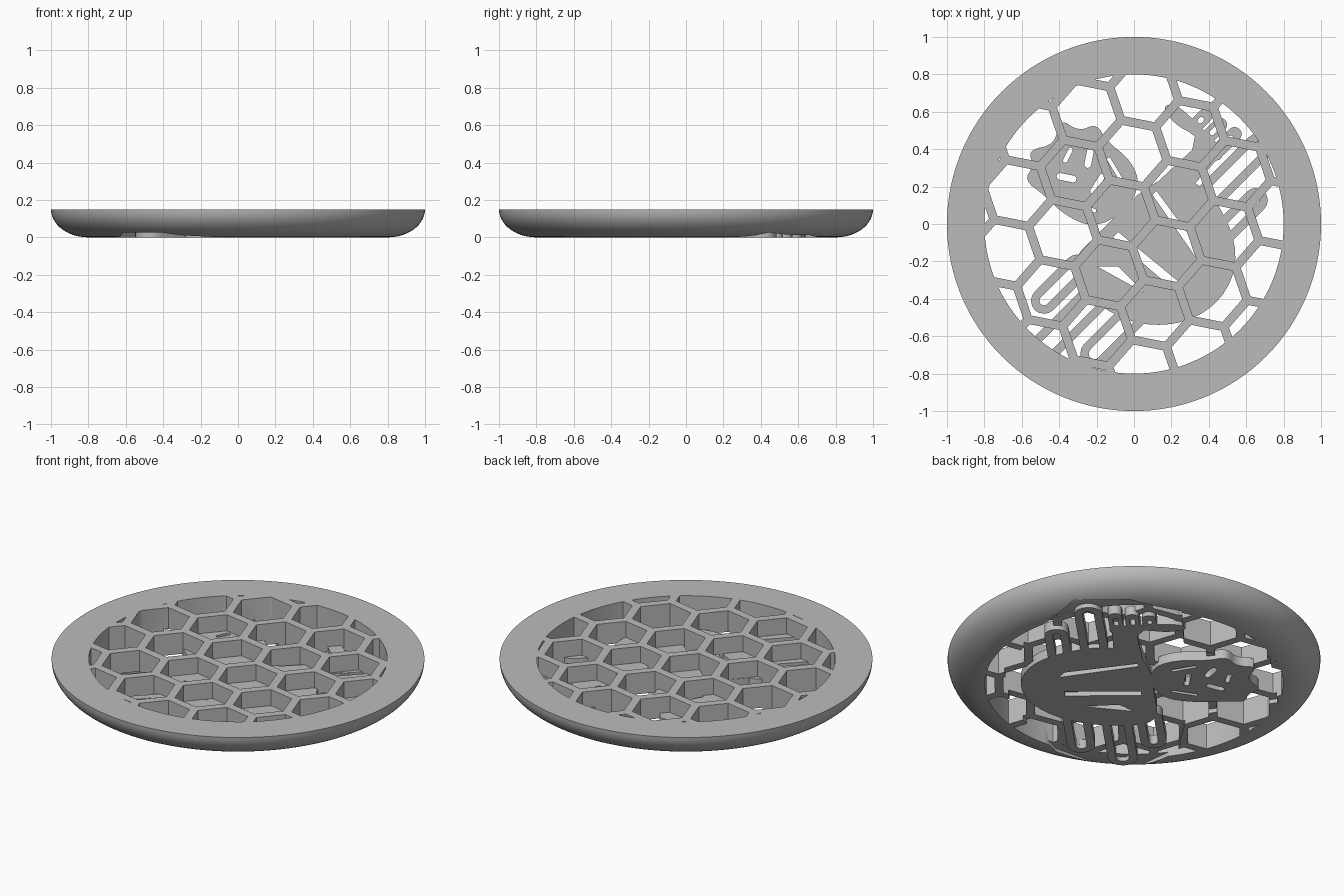
import bpy, bmesh, math
from mathutils import Vector

if "Cube" in bpy.data.objects:
    bpy.data.objects.remove(bpy.data.objects["Cube"])

grey = bpy.data.materials.new("plain_grey")
grey.diffuse_color = (0.5, 0.5, 0.5, 1)
grey.use_nodes = True
grey.node_tree.nodes["Principled BSDF"].inputs["Base Color"].default_value = grey.diffuse_color
S = math.sqrt(0.5)


def xy(u, v):
    """Emblem axes (turned 45 degrees) to world x, y."""
    return ((v - u) * S, (u + v) * S)


def chaikin(pts, n=2):
    for _ in range(n):
        out = []
        for (a, b), (c, d) in zip(pts, pts[1:] + pts[:1]):
            out += [(a * .75 + c * .25, b * .75 + d * .25), (a * .25 + c * .75, b * .25 + d * .75)]
        pts = out
    return pts


def capsule(a, b, r, n=8):
    ang = math.atan2(b[1] - a[1], b[0] - a[0])
    pts = []
    for c, s in ((b, -math.pi / 2), (a, math.pi / 2)):
        for i in range(n + 1):
            t = ang + s + math.pi * i / n
            pts.append((c[0] + r * math.cos(t), c[1] + r * math.sin(t)))
    return pts


def mesh_object(name, bm):
    bmesh.ops.recalc_face_normals(bm, faces=bm.faces[:])
    me = bpy.data.meshes.new(name)
    bm.to_mesh(me)
    bm.free()
    me.materials.append(grey)
    ob = bpy.data.objects.new(name, me)
    bpy.context.collection.objects.link(ob)
    return ob


def prism(bm, pts, z0, z1):
    f = bm.faces.new([bm.verts.new((x, y, z0)) for x, y in pts])
    top = bmesh.ops.extrude_face_region(bm, geom=[f])["geom"]
    bmesh.ops.translate(bm, vec=(0, 0, z1 - z0),
                        verts=[g for g in top if isinstance(g, bmesh.types.BMVert)])


def boolean(ob, cutter, op):
    m = ob.modifiers.new("cut", 'BOOLEAN')
    m.operation, m.object, m.solver = op, cutter, 'EXACT'
    bpy.context.view_layer.objects.active = ob
    bpy.ops.object.modifier_apply(modifier=m.name)
    bpy.data.objects.remove(cutter)


def plate(name, outline, holes=(), z0=0.0, z1=0.055):
    """Flat extruded emblem piece with openings."""
    bm = bmesh.new()
    prism(bm, [xy(*p) for p in outline], z0, z1)
    ob = mesh_object(name, bm)
    if holes:
        bm = bmesh.new()
        for h in holes:
            prism(bm, [xy(*p) for p in h], z0 - .1, z1 + .1)
        boolean(ob, mesh_object("opening_cutter", bm), 'DIFFERENCE')
    return ob


# Round dish: flat top, elliptical lower edge
N = 128
bm = bmesh.new()
profile = [(0.8 + 0.2 * math.sin(t), 0.15 - 0.15 * math.cos(t))
           for t in (math.pi / 2 * i / 12 for i in range(13))]
rings = [[bm.verts.new((r * math.cos(2 * math.pi * k / N), r * math.sin(2 * math.pi * k / N), z))
          for k in range(N)] for r, z in profile]
for a, b in zip(rings, rings[1:]):
    for k in range(N):
        bm.faces.new((a[k], a[(k + 1) % N], b[(k + 1) % N], b[k]))
bm.faces.new(rings[0])
bm.faces.new(rings[-1])
dish = mesh_object("honeycomb_dish", bm)

# Honeycomb openings, clipped to the inner circle
PITCH, WALL, TURN = 0.326, 0.047, math.radians(18.9)
RAD = (PITCH - WALL) / math.sqrt(3)
bm = bmesh.new()
for i in range(-6, 7):
    for j in range(-6, 7):
        cx = -0.008 + PITCH * (i * math.cos(TURN) + j * math.cos(TURN + math.pi / 3))
        cy = 0.377 + PITCH * (i * math.sin(TURN) + j * math.sin(TURN + math.pi / 3))
        if math.hypot(cx, cy) < 0.8 + RAD:
            prism(bm, [(cx + RAD * math.cos(TURN + math.pi / 6 + k * math.pi / 3),
                        cy + RAD * math.sin(TURN + math.pi / 6 + k * math.pi / 3))
                       for k in range(6)], -0.1, 0.3)
cells = mesh_object("cell_cutter", bm)
bm = bmesh.new()
prism(bm, [(0.8 * math.cos(2 * math.pi * k / N), 0.8 * math.sin(2 * math.pi * k / N))
           for k in range(N)], -0.05, 0.25)
boolean(cells, mesh_object("inner_circle_cutter", bm), 'INTERSECT')
boolean(dish, cells, 'DIFFERENCE')

# Shallow pocket that sets the emblem off from the honeycomb
pocket = [(-.45, .65), (-.25, .88), (.05, .88), (.32, .75), (.3, .32), (.75, .22), (.75, -.27),
          (.25, -.38), (.17, -.75), (-.05, -.92), (-.25, -.9), (-.48, -.7), (-.68, -.2), (-.68, .2)]
bm = bmesh.new()
prism(bm, [xy(*p) for p in pocket], -0.1, 0.025)
boolean(dish, mesh_object("pocket_cutter", bm), 'DIFFERENCE')

parts = [dish]

# Emblem body with two long slits
body = chaikin([(.1, .15), (.05, .32), (-.14, .42), (-.42, .34), (-.57, .2), (-.62, 0), (-.55, -.22),
                (-.35, -.4), (-.05, -.46), (.1, -.4), (.1, -.1)])
parts.append(plate("emblem_body", body, [
    [(-.4, .1), (.04, .18), (.04, .21), (-.36, .15)],
    [(-.38, -.1), (.03, -.13), (.03, -.09), (-.38, -.05)],
    [(-.3, -.22), (-.02, -.3), (-.1, -.22)]]))

# Emblem head with ragged mane and face openings
head = chaikin([(.08, 0), (.12, .17), (.25, .23), (.42, .21), (.52, .24), (.56, .14), (.68, .12),
                (.6, .0), (.68, -.12), (.6, -.16), (.58, -.25), (.45, -.23), (.3, -.23), (.14, -.17)])
parts.append(plate("emblem_head", head, [
    capsule((.4, .05), (.44, .11), .018),
    capsule((.4, -.06), (.46, -.1), .018),
    capsule((.28, -.03), (.3, .06), .015),
    capsule((.5, -.02), (.52, .04), .012),
    capsule((.2, -.1), (.32, -.15), .01),
    capsule((.22, .12), (.34, .15), .01)]))

# Looped limbs: centre u, inner v, outer v, half width
for n, (u, v0, v1, w) in enumerate([(-.37, .26, .55, .065), (-.18, .34, .76, .075),
                                    (-.34, -.34, -.64, .075), (-.13, -.36, -.79, .08),
                                    (.05, -.38, -.63, .07)]):
    parts.append(plate(f"emblem_loop_{n + 1}", capsule((u, v0), (u, v1), w),
                       [capsule((u, v0), (u, v1), w - .045)]))

# Arm, palm and fingers
parts.append(plate("emblem_arm", [(-.08, .3), (.07, .25), (.06, .5), (.1, .56), (-.07, .56)]))
palm = chaikin([(-.08, .53), (.1, .57), (.22, .53), (.34, .55), (.3, .61), (.18, .62), (-.08, .62)])
parts.append(plate("emblem_palm", palm))
for n, u in enumerate((-.04, .05, .14)):
    parts.append(plate(f"emblem_finger_{n + 1}", capsule((u, .6), (u, .72 - .02 * n), .038),
                       [capsule((u, .64), (u, .69 - .02 * n), .014)]))

# Smooth the rounded walls, keep the edges crisp
bpy.ops.object.select_all(action='DESELECT')
for ob in parts:
    ob.select_set(True)
bpy.context.view_layer.objects.active = dish
bpy.ops.object.shade_smooth_by_angle(angle=math.radians(30))
